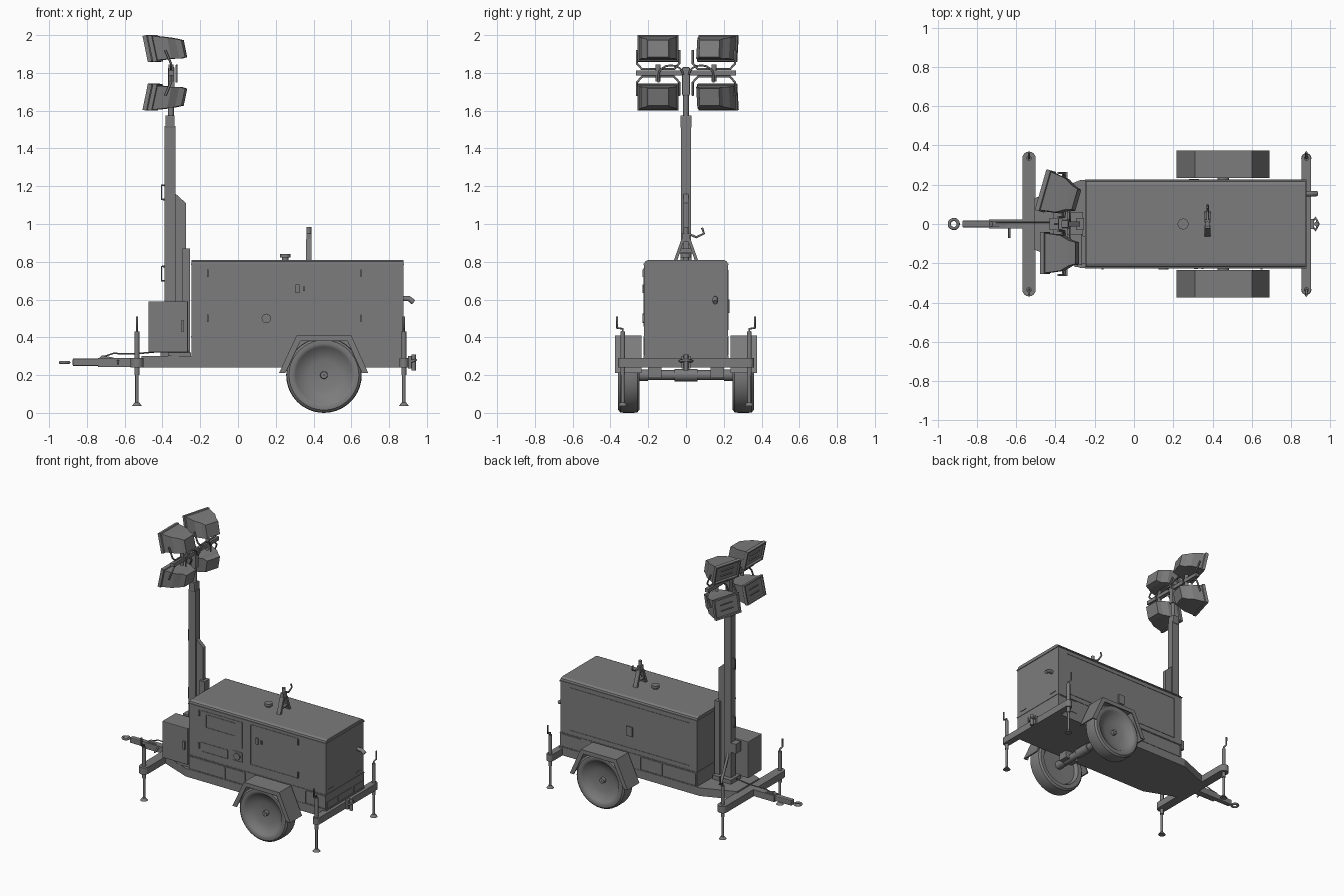
import bpy, bmesh, math
from mathutils import Vector, Matrix

if "Cube" in bpy.data.objects:
    bpy.data.objects.remove(bpy.data.objects["Cube"])

paint = bpy.data.materials.new("dark_grey_paint")
paint.use_nodes = True
GREY = (0.2, 0.2, 0.2, 1)
paint.diffuse_color = GREY
paint.node_tree.nodes["Principled BSDF"].inputs["Base Color"].default_value = GREY


def finish(name, bm, smooth=False, bevel=0):
    bmesh.ops.recalc_face_normals(bm, faces=bm.faces)
    me = bpy.data.meshes.new(name)
    bm.to_mesh(me)
    bm.free()
    me.materials.append(paint)
    ob = bpy.data.objects.new(name, me)
    bpy.context.collection.objects.link(ob)
    if bevel:
        mod = ob.modifiers.new("bevel", "BEVEL")
        mod.width, mod.segments = bevel, 2
    if smooth:
        bpy.ops.object.select_all(action="DESELECT")
        ob.select_set(True)
        bpy.context.view_layer.objects.active = ob
        bpy.ops.object.shade_smooth_by_angle(angle=math.radians(35))
    return ob


def box(name, x, y, z, bevel=0):
    bm = bmesh.new()
    bmesh.ops.create_cube(bm, size=1)
    for v in bm.verts:
        for i, r in enumerate((x, y, z)):
            v.co[i] = r[0] if v.co[i] < 0 else r[1]
    return finish(name, bm, bevel=bevel)


def rod(name, a, b, r, r2=None, n=16):
    a, b = Vector(a), Vector(b)
    d = b - a
    m = Matrix.Translation((a + b) / 2) @ d.to_track_quat("Z", "Y").to_matrix().to_4x4()
    bm = bmesh.new()
    bmesh.ops.create_cone(bm, cap_ends=True, segments=n, radius1=r,
                          radius2=r if r2 is None else r2, depth=d.length, matrix=m)
    return finish(name, bm, smooth=n > 8)


def loft(name, rings, matrix=Matrix(), closed=False, smooth=False, bevel=0):
    """Skin a row of equal-length point rings."""
    bm = bmesh.new()
    vs = [[bm.verts.new(matrix @ Vector(p)) for p in ring] for ring in rings]
    n = len(vs[0])
    for a, b in zip(vs, vs[1:] + vs[:1] if closed else vs[1:]):
        for i in range(n):
            bm.faces.new((a[i], a[(i + 1) % n], b[(i + 1) % n], b[i]))
    if not closed:
        bm.faces.new(vs[0])
        bm.faces.new(vs[-1])
    return finish(name, bm, smooth, bevel)


def prism(name, pts, axis, lo, hi, bevel=0):
    """Extrude a 2D outline along y (points are x, z), z (x, y) or x (y, z)."""
    put = {"x": lambda p, t: (t, p[0], p[1]), "y": lambda p, t: (p[0], t, p[1]),
           "z": lambda p, t: (p[0], p[1], t)}[axis]
    return loft(name, [[put(p, t) for p in pts] for t in (lo, hi)], bevel=bevel)


def tube(name, pts, r):
    cu = bpy.data.curves.new(name, "CURVE")
    cu.dimensions, cu.bevel_depth, cu.bevel_resolution = "3D", r, 2
    cu.use_fill_caps = True
    sp = cu.splines.new("POLY")
    sp.points.add(len(pts) - 1)
    for q, p in zip(sp.points, pts):
        q.co = (*p, 1)
    cu.materials.append(paint)
    ob = bpy.data.objects.new(name, cu)
    bpy.context.collection.objects.link(ob)


def frame(name, x, z, y, w=0.004):
    """Thin seam outline on a long side of the body."""
    yy = (y - 0.002, y + 0.002)
    for zz in z:
        box(name, x, yy, (zz - w / 2, zz + w / 2))
    for xx in x:
        box(name, (xx - w / 2, xx + w / 2), yy, z)


# Chassis, lower band and housing
deck = [(0.88, 0.225), (-0.27, 0.225), (-0.51, 0.13), (-0.51, -0.13), (-0.27, -0.225), (0.88, -0.225)]
prism("chassis", deck, "z", 0.24, 0.30)
box("lower_housing", (-0.245, 0.875), (-0.223, 0.223), (0.30, 0.41))
roof = [(0.222, 0.405), (0.222, 0.785), (0.216, 0.802), (0.2, 0.81)]
prism("housing", roof + [(-y, z) for y, z in reversed(roof)], "x", -0.245, 0.875)
box("roof_lip", (-0.25, 0.88), (-0.226, 0.226), (0.782, 0.79))
box("waist_seam", (-0.248, 0.878), (-0.226, 0.226), (0.402, 0.408))

# Side panels and doors
for s in (-1, 1):
    for x in ((-0.235, 0.04), (0.05, 0.215), (0.71, 0.865)):
        frame("lower_panel", x, (0.305, 0.397), s * 0.224)
Y = -0.223
frame("door_seam", (0.26, 0.65), (0.47, 0.765), Y)
frame("control_window", (-0.105, 0.13), (0.645, 0.74), Y)
frame("control_tray", (-0.145, 0.07), (0.46, 0.525), Y)
frame("socket_plate", (0.11, 0.19), (0.465, 0.535), Y)
rod("socket", (0.15, Y + 0.01, 0.5), (0.15, Y - 0.008, 0.5), 0.025)
box("control_seam_top", (-0.145, 0.185), (Y - 0.003, Y), (0.757, 0.763))
box("control_seam_side", (0.185, 0.191), (Y - 0.003, Y), (0.57, 0.763))
box("door_latch", (0.305, 0.325), (Y - 0.007, Y), (0.635, 0.68))
box("door_keeper", (0.345, 0.355), (Y - 0.007, Y), (0.645, 0.67))
for z in (0.5, 0.74):
    box("door_hinge", (0.645, 0.655), (Y - 0.008, Y), (z - 0.02, z + 0.02))
    box("control_hinge", (-0.165, -0.155), (Y - 0.008, Y), (z - 0.02, z + 0.02))
frame("back_door_seam", (-0.18, 0.8), (0.44, 0.755), 0.223)
box("back_door_latch", (0.28, 0.33), (0.22, 0.23), (0.53, 0.6))

# Rear end panels, exhaust and tow hitch
for y in ((-0.21, -0.1), (-0.08, 0.08), (0.1, 0.21)):
    box("rear_inset", (0.87, 0.879), y, (0.305, 0.35))
for y in ((-0.19, -0.13), (0.13, 0.19)):
    box("rear_seam", (0.87, 0.879), y, (0.435, 0.441))
tube("exhaust", [(0.87, 0.155, 0.605), (0.905, 0.155, 0.605), (0.93, 0.155, 0.585)], 0.014)
box("hitch_plate", (0.9, 0.918), (-0.025, 0.025), (0.235, 0.3))
rod("hitch_pin", (0.93, 0, 0.225), (0.93, 0, 0.31), 0.012)
tube("hitch_jaw", [(0.9, 0, 0.27), (0.925, -0.032, 0.275), (0.94, 0, 0.28), (0.925, 0.032, 0.275), (0.9, 0, 0.27)], 0.007)

# Roof fittings
rod("filler_neck", (0.25, 0, 0.80), (0.25, 0, 0.825), 0.017)
rod("filler_cap", (0.25, 0, 0.822), (0.25, 0, 0.84), 0.028)
for s in (-1, 1):
    prism("lift_leg", [(s * 0.065, 0.805), (s * 0.047, 0.805), (s * 0.008, 0.92), (s * 0.024, 0.92)], "x", 0.36, 0.39)
box("lift_cross", (0.363, 0.387), (-0.045, 0.045), (0.84, 0.85))
box("lift_head", (0.362, 0.388), (-0.022, 0.022), (0.905, 0.95))
tube("lift_hook", [(0.375, 0.02, 0.945), (0.375, 0.055, 0.93), (0.375, 0.095, 0.95), (0.375, 0.085, 0.98)], 0.006)
rod("roof_pipe", (0.375, 0, 0.93), (0.375, 0, 0.985), 0.013)

# Wheels, fenders and axle
C = Vector((0.455, 0, 0.2))
tyre = [(0.002, 0.035), (0.018, 0.035), (0.02, 0.012), (0.08, 0.016), (0.135, 0.032), (0.15, 0.05),
        (0.165, 0.058), (0.185, 0.056), (0.197, 0.045), (0.2, 0.025), (0.2, -0.025), (0.197, -0.045),
        (0.185, -0.056), (0.155, -0.055), (0.14, -0.03), (0.002, -0.025)]
arch = [(-0.238, 0.01), (-0.145, 0.21), (0.145, 0.21), (0.235, 0.01)]
for s in (-1, 1):
    rings = []
    for i in range(40):
        a = math.tau * i / 40
        rings.append([C + Vector((r * math.cos(a), s * (0.303 + y), r * math.sin(a))) for r, y in tyre])
    loft("wheel", rings, closed=True, smooth=True)
    for name, k, y0, y1 in (("fender", 0.955, 0.235, 0.375), ("fender_lip", 0.86, 0.368, 0.375)):
        pts = arch + [(x * k, z * k if z > 0.1 else z) for x, z in reversed(arch)]
        prism(name, [(C.x + x, C.z + z) for x, z in pts], "y", s * y0, s * y1)
    rod("hub", (C.x, s * 0.2, C.z), (C.x, s * 0.29, C.z), 0.03)
    box("axle_mount", (0.4, 0.51), sorted((s * 0.13, s * 0.2)), (0.185, 0.245))
rod("axle", (C.x, -0.22, C.z), (C.x, 0.22, C.z), 0.026)
rod("axle_sleeve", (C.x, -0.06, C.z), (C.x, 0.06, C.z), 0.033)

# Outrigger beams with jacks
for name, x, w in (("front", -0.535, 0.034), ("rear", 0.878, 0.024)):
    ends = [(w * math.cos(math.pi * i / 8), 0.335 + w * math.sin(math.pi * i / 8)) for i in range(9)]
    out = ends + [(-a, -b) for a, b in ends]
    prism(name + "_outrigger", [(x + a, b) for a, b in out], "z", 0.24, 0.29)
    for s in (-1, 1):
        y = s * 0.335
        rod(name + "_jack_leg", (x, y, 0.05), (x, y, 0.24), 0.009)
        rod(name + "_jack_sleeve", (x, y, 0.2), (x, y, 0.43), 0.013)
        rod(name + "_jack_foot", (x, y, 0.037), (x, y, 0.055), 0.026, 0.012)
        tube(name + "_jack_crank", [(x, y, 0.42), (x, y, 0.445), (x, s * 0.365, 0.45), (x, s * 0.365, 0.51)], 0.006)

# Drawbar and towing ring
box("drawbar", (-0.74, -0.5), (-0.024, 0.024), (0.243, 0.29))
box("coupler", (-0.875, -0.72), (-0.018, 0.018), (0.248, 0.288), 0.006)
ring = [(-0.918 + 0.023 * math.cos(i * math.tau / 20), 0.023 * math.sin(i * math.tau / 20), 0.267) for i in range(21)]
tube("tow_ring", ring, 0.008)
prism("coupler_lever", [(-0.74, 0.285), (-0.72, 0.305), (-0.64, 0.288)], "y", -0.012, 0.012)
tube("brake_handle", [(-0.635, 0, 0.275), (-0.635, -0.04, 0.275), (-0.635, -0.07, 0.26)], 0.006)
tube("brake_cable", [(-0.72, 0.01, 0.295), (-0.66, 0.01, 0.315), (-0.55, 0.01, 0.312), (-0.42, 0.01, 0.325)], 0.004)

# Front cabinet beside the mast
box("front_cabinet", (-0.475, -0.265), (-0.21, -0.05), (0.32, 0.59), 0.004)
box("cabinet_base", (-0.37, -0.25), (-0.2, -0.06), (0.30, 0.32))
box("cabinet_latch", (-0.302, -0.285), (-0.218, -0.205), (0.43, 0.49))

# Mast
box("mast_base", (-0.41, -0.26), (-0.06, 0.06), (0.30, 0.33))
box("mast_lower", (-0.388, -0.33), (-0.026, 0.026), (0.30, 1.52))
box("mast_collar", (-0.385, -0.335), (-0.03, 0.03), (1.51, 1.575), 0.005)
rod("mast_inner", (-0.355, 0, 1.55), (-0.355, 0, 1.7), 0.015)
box("mast_head", (-0.37, -0.335), (-0.02, 0.02), (1.68, 1.83), 0.005)
prism("mast_fin", [(-0.335, 0.3), (-0.275, 0.3), (-0.275, 1.11), (-0.33, 1.16)], "y", -0.014, 0.014)
box("mast_stop", (-0.295, -0.255), (-0.03, 0.03), (0.3, 0.87))
for z in (0.7, 1.13):
    tube("mast_handle", [(-0.385, 0, z), (-0.405, 0, z), (-0.405, 0, z + 0.075), (-0.385, 0, z + 0.075)], 0.005)
box("winch", (-0.43, -0.385), (-0.03, 0.03), (0.52, 0.59))
for s in (-1, 1):
    rod("mast_strut", (-0.36, s * 0.11, 0.30), (-0.36, s * 0.02, 0.5), 0.01)

# Floodlights on a cross arm
box("light_arm", (-0.368, -0.34), (-0.265, 0.265), (1.785, 1.812))
sections = [(0.012, 0.096, 0.057, 0), (0, 0.098, 0.06, 0), (0, 0.108, 0.071, 0), (0.022, 0.108, 0.071, 0),
            (0.026, 0.101, 0.065, 0), (0.1, 0.09, 0.057, -0.016), (0.14, 0.065, 0.054, -0.028), (0.172, 0.055, 0.046, -0.034)]
corners = [(-1, -1), (1, -1), (1, 1), (-1, 1)]
for s in (-1, 1):
    yc = s * 0.148
    yaw = Matrix.Rotation(math.radians(-16 if s > 0 else 0), 4, "Z")
    for up in (1, -1):
        m = (Matrix.Translation((-0.38, yc, 1.8 + up * 0.126)) @ yaw @ Matrix.Translation((-0.085, 0, 0))
             @ Matrix.Scale(up, 4, (0, 0, 1)) @ Matrix.Rotation(math.radians(-12), 4, "Y"))
        loft("floodlight", [[(x, a * hy, dz + b * hz) for a, b in corners] for x, hy, hz, dz in sections], m)
        for k in (-0.02, 0.02):
            loft("light_louvre", [[(x, a * 0.05, k + b * 0.003) for a, b in corners] for x in (0.004, 0.014)], m)
        yoke = [(-0.385, -0.112, 0.12), (-0.355, -0.112, 0.05), (-0.355, -0.085, 0.02),
                (-0.355, 0.085, 0.02), (-0.355, 0.112, 0.05), (-0.385, 0.112, 0.12)]
        tube("light_yoke", [(x, yc + y, 1.8 + up * z) for x, y, z in yoke], 0.006)
        rod("light_pivot", (-0.355, yc, 1.8), (-0.355, yc, 1.8 + up * 0.045), 0.014)
    arc = [(math.cos(a), math.sin(a)) for a in (math.pi * i / 8 for i in range(9))]
    tube("light_cable", [(-0.325, s * (0.08 - 0.065 * c), 1.79 + 0.05 * d) for c, d in arc]
         + [(-0.325, s * 0.145, 1.75)], 0.005)
